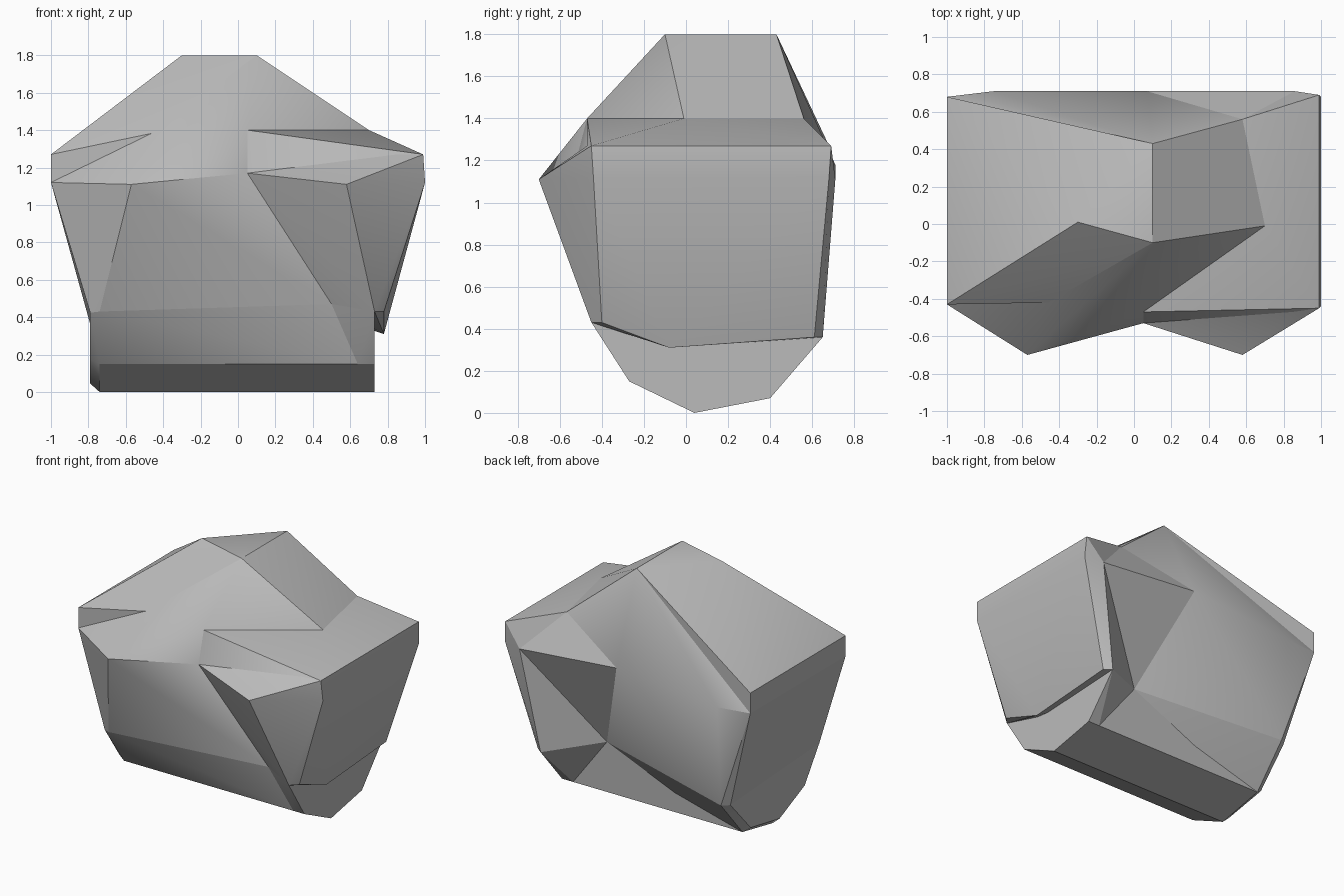
import bpy
import bmesh
from math import radians
from mathutils import Vector

old = bpy.data.objects.get("Cube")
if old:
    bpy.data.objects.remove(old, do_unlink=True)

stone = bpy.data.materials.new("stone grey")
stone.use_nodes = True
colour = (0.5, 0.5, 0.5, 1)
stone.diffuse_color = colour
stone.node_tree.nodes["Principled BSDF"].inputs["Base Color"].default_value = colour


def chunk(name, *points, smooth=30):
    """Convex piece of rock spanned by its corner points."""
    bm = bmesh.new()
    for p in points:
        bm.verts.new(Vector(p))
    bmesh.ops.convex_hull(bm, input=bm.verts[:])
    loose = [v for v in bm.verts if not v.link_faces]
    bmesh.ops.delete(bm, geom=loose, context="VERTS")
    bmesh.ops.dissolve_limit(bm, angle_limit=0.01, verts=bm.verts[:], edges=bm.edges[:])
    bmesh.ops.recalc_face_normals(bm, faces=bm.faces[:])
    mesh = bpy.data.meshes.new(name)
    bm.to_mesh(mesh)
    bm.free()
    mesh.materials.append(stone)
    obj = bpy.data.objects.new(name, mesh)
    bpy.context.collection.objects.link(obj)
    bpy.ops.object.select_all(action="DESELECT")
    obj.select_set(True)
    bpy.context.view_layer.objects.active = obj
    bpy.ops.object.shade_smooth_by_angle(angle=radians(smooth))


def section(x, profile):
    """Place a (y, z) profile at a given x."""
    return [(x, y, z) for y, z in profile]


# Summit and the two shoulder rims
peak_left, peak_back, peak_front = (-0.3, 0.01, 1.8), (0.1, 0.43, 1.8), (0.1, -0.1, 1.8)
low_front, low_back = (-1, -0.43, 1.12), (-1, 0.68, 1.12)
high_front, high_back = (-1, -0.43, 1.27), (-1, 0.68, 1.27)
right_top = section(0.99, [(-0.45, 1.27), (0.69, 1.27)])
right_rim = right_top + section(1, [(-0.44, 1.12), (0.68, 1.12)])

# Shelf corners and notch tip
shelf_front = (0.05, -0.47, 1.4)
shelf_mid = (0.7, -0.01, 1.4)
shelf_back = (0.58, 0.56, 1.4)
shelf_tip = (0.85, -0.47, 1.27)
notch_tip = (-0.45, -0.42, 1.385)

# Brow corners, front and back
brow_a, brow_mid, brow_b = (-0.57, -0.7, 1.11), (0.05, -0.53, 1.17), (0.58, -0.7, 1.11)
back_a, back_mid, back_b = (-0.75, 0.71, 1.11), (0.07, 0.71, 1.18), (0.86, 0.71, 1.11)

# Hollows where the two halves meet
hollow_front, hollow_back = (0.5, -0.36, 0.47), (0.35, 0.42, 0.45)
hollows = [hollow_front, hollow_back]

# Underside profile, its left bevel, and the seam across the keel
keel = [(-0.45, 0.43), (-0.27, 0.15), (0.04, 0), (0.4, 0.07), (0.65, 0.36)]
bevel = [(y * 0.94, z * 0.88 + 0.045) for y, z in keel]
left_keel = section(-0.74, keel)
left_bevel = section(-0.79, bevel)
right_keel = section(0.73, keel)
keel_seam = section(0.64, keel[1:4])

chunk("left_body", peak_back, peak_front, low_front, low_back, shelf_mid, shelf_back,
      brow_a, brow_mid, back_a, back_mid, *hollows,
      left_keel[0], left_keel[-1], left_bevel[0], left_bevel[-1])

chunk("brow", peak_left, peak_front, low_front, notch_tip, shelf_front, shelf_mid,
      brow_a, brow_mid, smooth=45)

chunk("crown", peak_left, peak_back, peak_front, low_front, low_back,
      high_front, high_back, notch_tip)

chunk("right_shelf", shelf_front, shelf_mid, shelf_back, shelf_tip,
      *right_top, brow_mid, back_b)

chunk("back_wedge", shelf_back, back_mid, back_b, *hollows)

chunk("right_flank", brow_mid, brow_b, back_b, shelf_tip, *right_rim,
      *hollows, right_keel[0], right_keel[-1],
      *section(0.78, [(-0.4, 0.43), (-0.08, 0.31), (0.61, 0.36)]))

# Underside pieces, meeting in a crease at the back
chunk("left_underside", *left_keel, *left_bevel, *keel_seam[:2], *hollows)
chunk("middle_underside", *left_keel[1:4], *keel_seam, *hollows)
chunk("right_underside", *right_keel, *keel_seam, *hollows)
